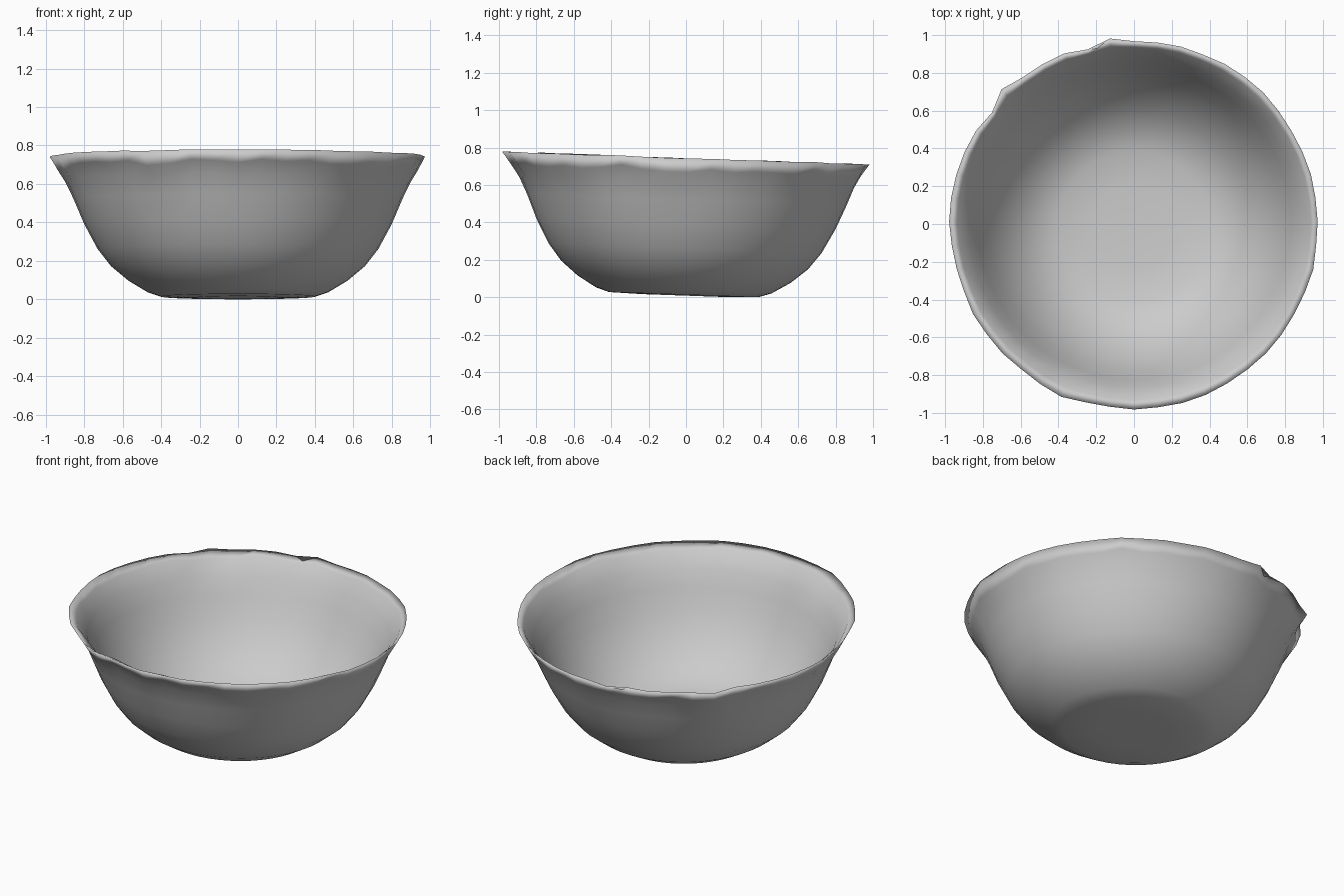
import bpy
import bmesh
import math
import random
from mathutils import Matrix

if "Cube" in bpy.data.objects:
    bpy.data.objects.remove(bpy.data.objects["Cube"])

random.seed(4)
SEGMENTS = 48
TILT = math.radians(-2.0)

# Profile (radius, height, rim wobble), from the outer base over the rim to the inner floor
PROFILE = [
    (0.22, 0.017, 0), (0.40, 0.022, 0), (0.47, 0.045, 0), (0.57, 0.105, 0),
    (0.66, 0.18, 0), (0.73, 0.27, 0), (0.80, 0.40, 0), (0.855, 0.53, 0),
    (0.895, 0.625, 0.3), (0.935, 0.69, 0.6), (0.975, 0.752, 1),
    (0.935, 0.72, 0.5), (0.875, 0.63, 0), (0.83, 0.53, 0), (0.775, 0.41, 0),
    (0.70, 0.29, 0), (0.61, 0.19, 0), (0.51, 0.115, 0), (0.40, 0.075, 0),
    (0.22, 0.06, 0),
]

# Chips and bulges along the rim: (angle in degrees, radial offset)
CHIPS = [(97, 0.025), (105, -0.012), (135, 0.025), (142, -0.015), (199, -0.02), (248, 0.012)]


def rim_offset(angle):
    """Uneven edge: a slight forward stretch, random ripple and a few chips."""
    offset = -0.016 * math.sin(angle) + random.uniform(-0.005, 0.005)
    for degrees, size in CHIPS:
        gap = abs(math.degrees(angle) - degrees)
        offset += size * max(0, 1 - gap / 7)
    return offset


def build_bowl():
    bm = bmesh.new()
    angles = [2 * math.pi * i / SEGMENTS for i in range(SEGMENTS)]
    radial = [rim_offset(a) for a in angles]
    ripple = [random.uniform(-0.025, 0.025) for a in angles]

    # Rings of the thin shell; the crease under the lip wanders up and down
    rings = []
    for radius, height, wobble in PROFILE:
        lip = 0.3 <= wobble < 1 and radius < 0.936
        ring = []
        for a, dr, dz in zip(angles, radial, ripple):
            r = radius + dr * wobble
            z = height + (dz * 0.6 if lip else dz * 0.1 * wobble)
            ring.append(bm.verts.new((r * math.cos(a), r * math.sin(a), z)))
        rings.append(ring)
    for low, high in zip(rings, rings[1:]):
        for i in range(SEGMENTS):
            j = (i + 1) % SEGMENTS
            bm.faces.new((low[i], low[j], high[j], high[i]))

    # Flat base and inner floor
    bm.faces.new(rings[0][::-1])
    bm.faces.new(rings[-1])
    bmesh.ops.recalc_face_normals(bm, faces=bm.faces)

    # The bowl leans a little to the back, then rests on the ground
    bmesh.ops.rotate(bm, verts=bm.verts, cent=(0, 0, 0),
                     matrix=Matrix.Rotation(TILT, 3, "X"))
    shift_y = -(max(v.co.y for v in bm.verts) + min(v.co.y for v in bm.verts)) / 2
    shift_z = -min(v.co.z for v in bm.verts)
    bmesh.ops.translate(bm, verts=bm.verts, vec=(0, shift_y, shift_z))

    mesh = bpy.data.meshes.new("bowl")
    bm.to_mesh(mesh)
    bm.free()
    mesh.shade_smooth()
    bowl = bpy.data.objects.new("bowl", mesh)
    bpy.context.collection.objects.link(bowl)
    return bowl


# Plain grey ceramic
GREY = (0.6, 0.6, 0.6, 1)
material = bpy.data.materials.new("light grey")
material.use_nodes = True
material.diffuse_color = GREY
material.node_tree.nodes["Principled BSDF"].inputs["Base Color"].default_value = GREY

build_bowl().data.materials.append(material)
